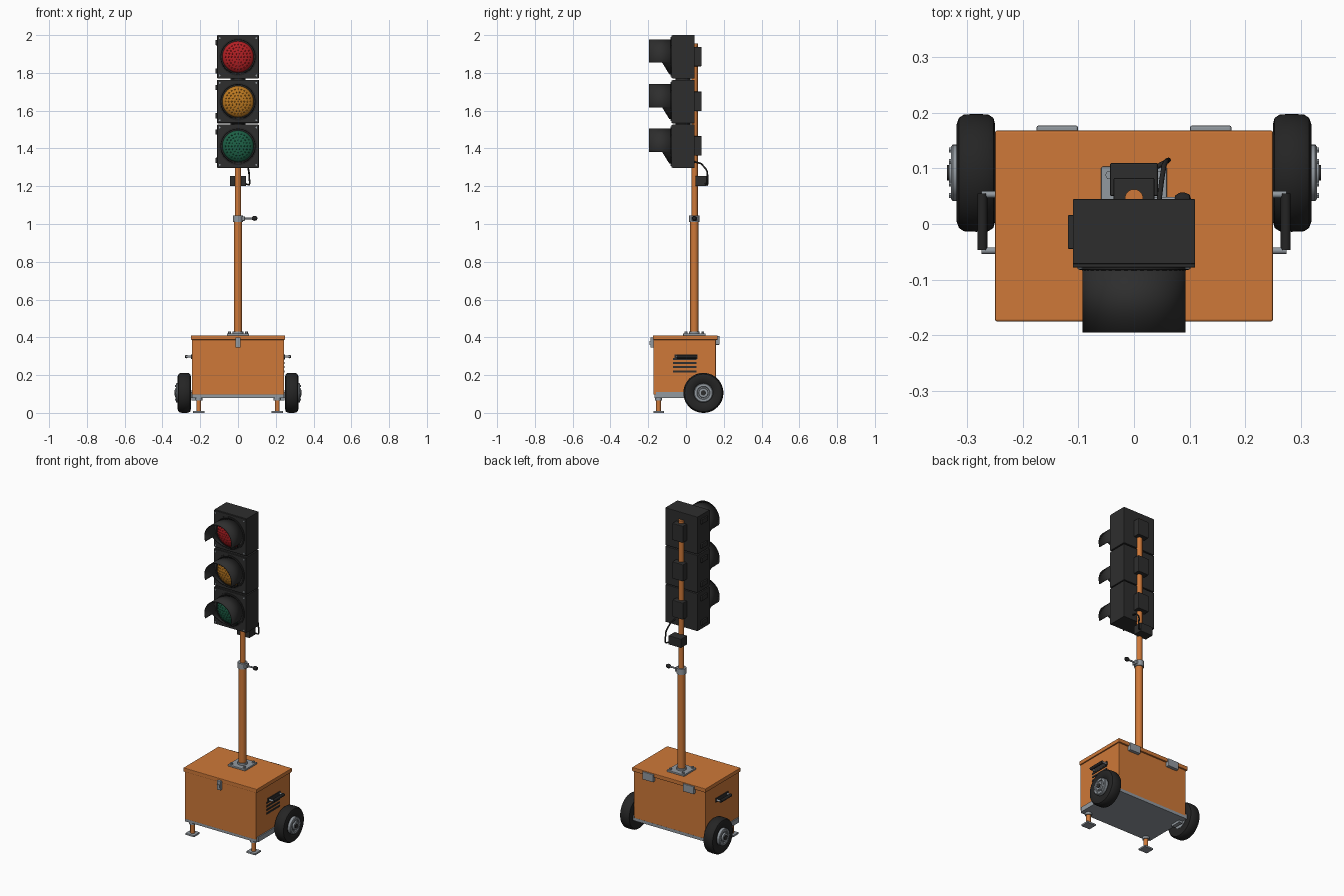
import bpy, bmesh, math
from mathutils import Vector

if "Cube" in bpy.data.objects:
    bpy.data.objects.remove(bpy.data.objects["Cube"])


def material(name, r, g, b):
    m = bpy.data.materials.new(name)
    m.diffuse_color = (r, g, b, 1)
    m.use_nodes = True
    m.node_tree.nodes["Principled BSDF"].inputs["Base Color"].default_value = m.diffuse_color
    return m


ORANGE = material("orange paint", 0.62, 0.19, 0.04)
CHARCOAL = material("charcoal plastic", 0.027, 0.027, 0.027)
RUBBER = material("black rubber", 0.018, 0.018, 0.018)
STEEL = material("grey steel", 0.29, 0.32, 0.35)
RED = material("red lens", 0.45, 0.014, 0.017)
AMBER = material("amber lens", 0.5, 0.19, 0.015)
GREEN = material("green lens", 0.012, 0.115, 0.06)


def finish(name, bm, mat, smooth=False):
    bmesh.ops.recalc_face_normals(bm, faces=bm.faces)
    me = bpy.data.meshes.new(name)
    bm.to_mesh(me)
    bm.free()
    ob = bpy.data.objects.new(name, me)
    bpy.context.collection.objects.link(ob)
    me.materials.append(mat)
    if smooth:
        bpy.ops.object.select_all(action='DESELECT')
        ob.select_set(True)
        bpy.context.view_layer.objects.active = ob
        bpy.ops.object.shade_smooth_by_angle(angle=math.radians(35))
    return ob


def box(name, lo, hi, mat, bevel=0.0):
    lo, hi = Vector(lo), Vector(hi)
    bm = bmesh.new()
    bmesh.ops.create_cube(bm, size=1)
    for v in bm.verts:
        v.co = Vector(v.co[i] * (hi[i] - lo[i]) + (lo[i] + hi[i]) / 2 for i in range(3))
    if bevel:
        bmesh.ops.bevel(bm, geom=bm.edges[:], offset=bevel, segments=2,
                        affect='EDGES', profile=0.5)
    return finish(name, bm, mat)


def lathe(name, origin, axis, profile, mat, segs=32):
    """Revolve (radius, distance along axis) points around an axis."""
    rot = Vector((0, 0, 1)).rotation_difference(Vector(axis).normalized())
    bm = bmesh.new()
    rings = []
    for r, h in profile:
        n = 1 if r == 0 else segs
        rings.append([bm.verts.new(Vector(origin) + rot @ Vector(
            (r * math.cos(math.tau * i / segs), r * math.sin(math.tau * i / segs), h)))
            for i in range(n)])
    for a, b in zip(rings, rings[1:]):
        for i in range(segs):
            j = (i + 1) % segs
            if len(a) == 1 and len(b) == 1:
                continue
            if len(a) == 1:
                bm.faces.new((a[0], b[i], b[j]))
            elif len(b) == 1:
                bm.faces.new((a[i], a[j], b[0]))
            else:
                bm.faces.new((a[i], a[j], b[j], b[i]))
    return finish(name, bm, mat, True)


def rod(name, p, q, r, mat, segs=16):
    d = Vector(q) - Vector(p)
    return lathe(name, p, d, [(0, 0), (r, 0), (r, d.length), (0, d.length)], mat, segs)


def tube(name, points, r, mat):
    cu = bpy.data.curves.new(name, 'CURVE')
    cu.dimensions = '3D'
    cu.bevel_depth, cu.bevel_resolution, cu.use_fill_caps = r, 3, True
    sp = cu.splines.new('POLY')
    sp.points.add(len(points) - 1)
    for p, co in zip(sp.points, points):
        p.co = (*co, 1)
    cu.materials.append(mat)
    bpy.context.collection.objects.link(bpy.data.objects.new(name, cu))


# Cabinet, lid and base frame
box("cabinet", (-0.243, -0.172, 0.097), (0.243, 0.158, 0.39), ORANGE, 0.002)
box("lid", (-0.25, -0.175, 0.387), (0.25, 0.168, 0.411), ORANGE, 0.003)
box("base_frame", (-0.243, -0.168, 0.08), (0.243, 0.158, 0.098), STEEL)
box("front_latch", (-0.013, -0.189, 0.345), (0.013, -0.17, 0.4), STEEL, 0.003)
box("latch_catch", (-0.009, -0.192, 0.36), (0.009, -0.188, 0.38), STEEL)
for z in (0.22, 0.242, 0.264, 0.286):
    box("vent_slot", (0.24, -0.07, z - 0.005), (0.247, 0.055, z + 0.005), CHARCOAL)

for s in (-1, 1):
    box("side_rail", (s * 0.246 - 0.004, -0.16, 0.08), (s * 0.246 + 0.004, 0.158, 0.11), STEEL)
    # Rear hinges
    box("lid_hinge", (s * 0.138 - 0.037, 0.155, 0.36), (s * 0.138 + 0.037, 0.177, 0.407), STEEL, 0.003)
    # Carry handles
    for y in (-0.048, 0.053):
        rod("handle_mount", (s * 0.24, y, 0.298), (s * 0.274, y, 0.298), 0.006, STEEL)
    rod("handle_grip", (s * 0.273, -0.047, 0.298), (s * 0.273, 0.055, 0.298), 0.009, RUBBER)
    box("handle_plate", (s * 0.245 - 0.003, -0.06, 0.286), (s * 0.245 + 0.003, 0.06, 0.31), CHARCOAL)
    # Support legs
    x, y = s * 0.208, -0.145
    box("foot_plate", (x - 0.03, y - 0.028, 0), (x + 0.03, y + 0.028, 0.011), STEEL, 0.002)
    rod("leg_post", (x, y, 0.01), (x, y, 0.085), 0.013, ORANGE, 20)
    rod("leg_socket", (x, y, 0.066), (x, y, 0.085), 0.019, STEEL, 20)
    # Wheels
    w = (s * 0.25, 0.092, 0.106)
    lathe("tyre", w, (s, 0, 0), [
        (0.05, 0.006), (0.088, 0.0), (0.099, 0.003), (0.105, 0.012), (0.106, 0.034),
        (0.105, 0.056), (0.099, 0.065), (0.088, 0.069), (0.06, 0.066), (0.05, 0.058),
        (0.05, 0.006)], RUBBER, 48)
    lathe("wheel_hub", w, (s, 0, 0), [
        (0, 0.004), (0.051, 0.004), (0.051, 0.076), (0.047, 0.079), (0.035, 0.079),
        (0.032, 0.074), (0.026, 0.074), (0.024, 0.083), (0, 0.083)], STEEL, 32)
    rod("axle_cap", (s * 0.325, w[1], w[2]), (s * 0.336, w[1], w[2]), 0.014, CHARCOAL, 20)
    for i in range(6):
        a = math.tau * i / 6
        p = (w[1] + 0.041 * math.cos(a), w[2] + 0.041 * math.sin(a))
        rod("wheel_bolt", (s * 0.325, *p), (s * 0.333, *p), 0.005, STEEL, 6)
    box("axle_bracket", (s * 0.235 - 0.012, 0.06, 0.066), (s * 0.235 + 0.012, 0.124, 0.085), STEEL)
    rod("axle_stub", (s * 0.2, w[1], w[2]), (s * 0.26, w[1], w[2]), 0.012, STEEL)

# Mast with flange, clamp collar and locking lever
MY = 0.044
box("mast_flange", (-0.059, MY - 0.059, 0.41), (0.059, MY + 0.059, 0.421), STEEL, 0.002)
for sx in (-1, 1):
    for sy in (-1, 1):
        p = (sx * 0.044, MY + sy * 0.044)
        rod("flange_bolt", (*p, 0.42), (*p, 0.43), 0.008, STEEL, 6)
rod("flange_collar", (0, MY, 0.42), (0, MY, 0.432), 0.028, STEEL, 28)
rod("lower_mast", (0, MY, 0.42), (0, MY, 1.02), 0.0215, ORANGE, 32)
rod("upper_mast", (0, MY + 0.002, 1.0), (0, MY + 0.002, 1.955), 0.0165, ORANGE, 28)
rod("clamp_collar", (0, MY, 1.01), (0, MY, 1.046), 0.027, STEEL, 28)
box("clamp_lug", (0.016, MY - 0.015, 1.017), (0.036, MY + 0.015, 1.041), STEEL, 0.002)
rod("lever_rod", (0.03, MY, 1.03), (0.08, MY, 1.03), 0.005, STEEL)
lathe("lever_knob", (0.073, MY, 1.03), (1, 0, 0),
      [(0, 0), (0.007, 0.001), (0.012, 0.008), (0.013, 0.017), (0.009, 0.027), (0, 0.03)], RUBBER, 20)

# Junction box with cable
box("junction_box", (-0.043, 0.05, 1.2), (0.043, 0.11, 1.255), CHARCOAL, 0.003)
tube("signal_cable", [(0.036, 0.1, 1.215), (0.058, 0.112, 1.206), (0.062, 0.115, 1.215),
                      (0.058, 0.113, 1.275), (0.054, 0.105, 1.292), (0.05, 0.08, 1.32),
                      (0.045, 0.04, 1.33)], 0.0045, RUBBER)


def visor(zc):
    """Hood: long above the lens, short curved lip below it."""
    bm = bmesh.new()
    cut = 19
    angles = [-cut + i * (180 + 2 * cut) / 36 for i in range(37)]
    angles += [180 + cut + 0.3 + i * (180 - 2 * cut - 0.6) / 20 for i in range(21)]
    front, back = [], []
    for a in angles:
        below = -math.sin(math.radians(a))
        depth = 0.119 if below < math.sin(math.radians(cut + 0.1)) else \
            0.012 + 0.04 * (1 - below) / 0.7
        x, z = 0.093 * math.cos(math.radians(a)), zc + 0.093 * math.sin(math.radians(a))
        front.append(bm.verts.new((x, -0.076 - depth, z)))
        back.append(bm.verts.new((x, -0.076, z)))
    n = len(angles)
    for i in range(n):
        j = (i + 1) % n
        bm.faces.new((back[i], back[j], front[j], front[i]))
    ob = finish("visor", bm, CHARCOAL, True)
    mod = ob.modifiers.new("thickness", 'SOLIDIFY')
    mod.thickness, mod.offset = 0.004, -1


def lens(zc, name, mat):
    """Bulged lens with rings of small light studs."""
    R, H = 0.083, 0.034
    prof = [(R * math.cos(t), H * math.sin(t)) for t in
            [i * math.pi / 16 for i in range(8)]] + [(0, H)]
    lathe(name, (0, -0.078, zc), (0, -1, 0), prof, mat, 40)
    bm = bmesh.new()
    for ring in range(5):
        r = ring * 0.0165
        n = max(1, ring * 6)
        y = -0.078 - H * math.sqrt(1 - (r / R) ** 2)
        for i in range(n):
            a = math.tau * i / n
            made = bmesh.ops.create_icosphere(bm, subdivisions=1, radius=0.004)
            bmesh.ops.translate(bm, verts=made["verts"],
                                vec=(r * math.cos(a), y, zc + r * math.sin(a)))
    finish(name + "_studs", bm, mat)


# Three signal heads
for zc, name, mat in ((1.885, "red_lens", RED), (1.648, "amber_lens", AMBER), (1.412, "green_lens", GREEN)):
    box("signal_housing", (-0.11, -0.072, zc - 0.115), (0.11, 0.045, zc + 0.115), CHARCOAL, 0.002)
    box("housing_door", (-0.11, -0.078, zc - 0.112), (0.11, -0.071, zc + 0.112), CHARCOAL, 0.001)
    lathe("lens_ring", (0, -0.077, zc), (0, -1, 0),
          [(0.1, 0), (0.1, 0.005), (0.083, 0.008), (0.083, 0)], RUBBER, 40)
    lens(zc, name, mat)
    visor(zc)
    box("rear_bracket", (-0.037, 0.04, zc - 0.05), (0.037, 0.083, zc + 0.053), CHARCOAL, 0.003)
    for s in (-1, 1):
        box("door_hinge", (-0.119, -0.045, zc + s * 0.075 - 0.014),
            (-0.108, 0.016, zc + s * 0.075 + 0.014), CHARCOAL, 0.002)
        for t in (-1, 1):
            p = (s * 0.097, zc + t * 0.099)
            rod("door_screw", (p[0], -0.076, p[1]), (p[0], -0.081, p[1]), 0.005, STEEL, 10)
for z in (1.53, 1.767):
    rod("head_coupling", (0, -0.015, z - 0.01), (0, -0.015, z + 0.01), 0.04, CHARCOAL, 24)
